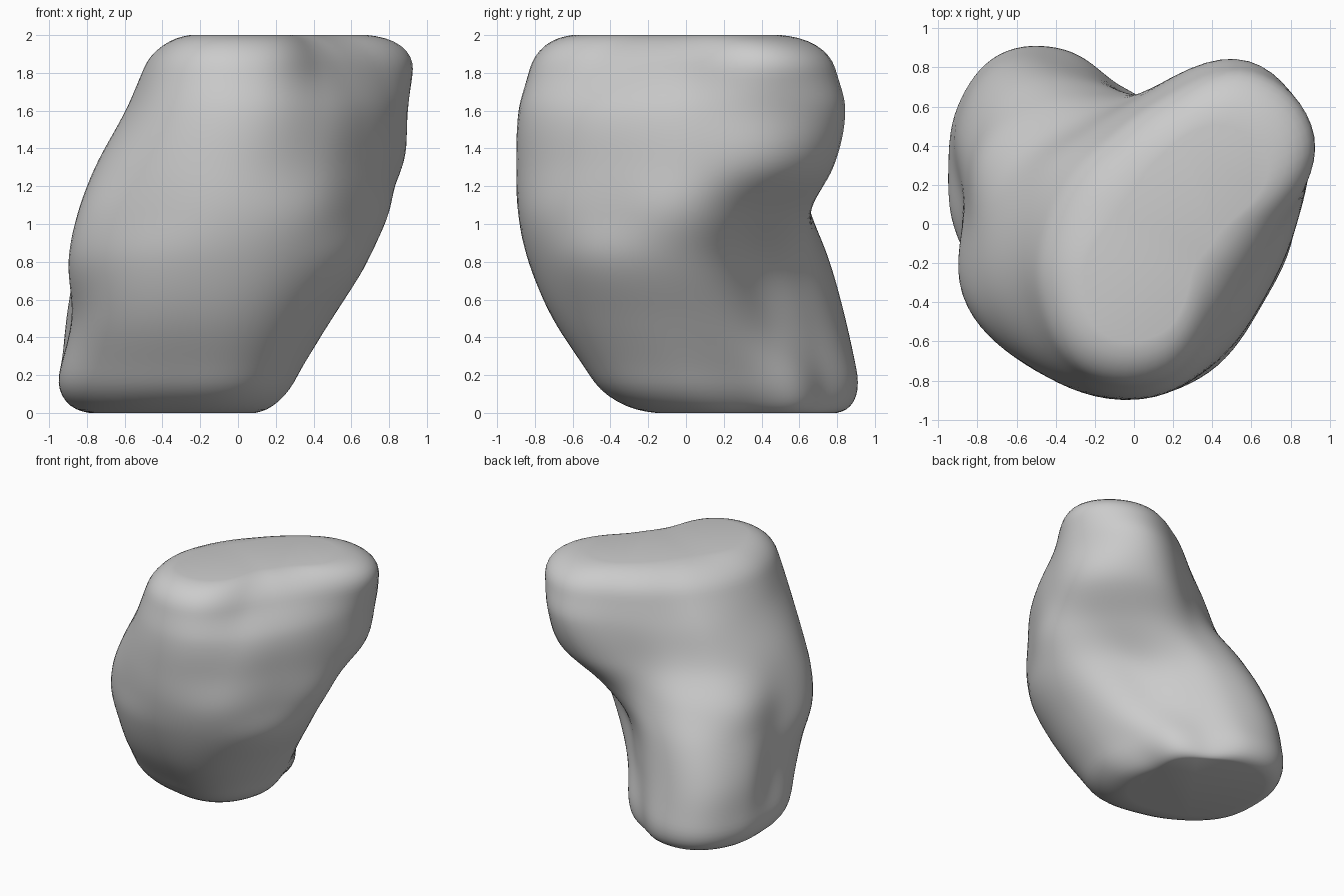
import bpy, bmesh, math

if "Cube" in bpy.data.objects:
    bpy.data.objects.remove(bpy.data.objects["Cube"])

# Cross-sections: height, centre x, centre y, then radii every 30 degrees from +x
SECTIONS = [
    (0.00, -.35, .33, .41, .44, .42, .46, .50, .48, .43, .43, .44, .46, .54, .50),
    (0.20, -.35, .28, .61, .56, .51, .61, .68, .64, .60, .65, .69, .76, .86, .76),
    (0.50, -.30, .15, .76, .57, .56, .66, .76, .69, .58, .65, .76, .84, .92, .88),
    (0.80, -.20, .05, .86, .62, .60, .68, .78, .73, .66, .79, .83, .88, .93, .94),
    (1.05, -.08, .00, .88, .78, .72, .66, .73, .78, .74, .86, .86, .89, .89, .84),
    (1.30, .00, .00, .83, .96, .90, .65, .60, .66, .73, .84, .89, .90, .83, .77),
    (1.60, .10, .00, .72, .91, .97, .68, .57, .61, .67, .78, .90, .88, .73, .66),
    (1.82, .15, .00, .60, .90, .91, .65, .53, .54, .61, .74, .87, .80, .56, .50),
    (2.00, .15, .00, .33, .62, .58, .36, .25, .23, .28, .46, .64, .55, .29, .26),
]
SEGMENTS = 96


def hermite(a, b, ma, mb, t):
    t2, t3 = t * t, t * t * t
    return ((2*t3 - 3*t2 + 1) * a + (t3 - 2*t2 + t) * ma
            + (3*t2 - 2*t3) * b + (t3 - t2) * mb)


def slope(i, k):
    lo, hi = max(i - 1, 1), min(i + 1, len(SECTIONS) - 2)
    return (SECTIONS[hi][k] - SECTIONS[lo][k]) / (SECTIONS[hi][0] - SECTIONS[lo][0])


def blend(i, t):
    """Smooth section between body sections i and i + 1."""
    a, b = SECTIONS[i], SECTIONS[i + 1]
    h = b[0] - a[0]
    return [a[0] + h * t] + [hermite(a[k], b[k], slope(i, k) * h, slope(i + 1, k) * h, t)
                             for k in range(1, 15)]


def rounded(flat, i, angle):
    """Rounded section from body section i to a flat end, following the body's slope."""
    side = SECTIONS[i]
    dz = (flat[0] - side[0]) * math.sin(angle)
    return [side[0] + dz] + [
        flat[k] + (side[k] + 0.6 * slope(i, k) * dz - flat[k]) * math.cos(angle)
        for k in range(1, 15)]


def ring(bm, sec):
    z, cx, cy = sec[:3]
    r = sec[3:]
    verts = []
    for j in range(SEGMENTS):
        p = j * 12 / SEGMENTS
        i = int(p)
        a, b, c, d = (r[(i + n) % 12] for n in (-1, 0, 1, 2))
        rad = hermite(b, c, (c - a) / 2, (d - b) / 2, p - i)
        ang = math.tau * j / SEGMENTS
        verts.append(bm.verts.new((cx + rad * math.cos(ang), cy + rad * math.sin(ang), z)))
    return verts


# Stack of sections: rounded foot, leaning body, rounded top
last = len(SECTIONS) - 2
steps = [n / 8 * math.pi / 2 for n in range(9)]
stack = [rounded(SECTIONS[0], 1, a) for a in reversed(steps)]
for i in range(1, last):
    stack += [blend(i, n / 8) for n in range(1, 9)]
stack += [rounded(SECTIONS[-1], last, a) for a in steps[1:]]

# Skin the sections into one closed body
bm = bmesh.new()
rings = [ring(bm, s) for s in stack]
for lower, upper in zip(rings, rings[1:]):
    for j in range(SEGMENTS):
        n = (j + 1) % SEGMENTS
        bm.faces.new((lower[j], lower[n], upper[n], upper[j]))
bm.faces.new(rings[-1])
bm.faces.new(list(reversed(rings[0])))

# Soften the surface between the flat ends
inner = [v for rg in rings[1:-1] for v in rg]
for _ in range(4):
    bmesh.ops.smooth_vert(bm, verts=inner, factor=0.5,
                          use_axis_x=True, use_axis_y=True, use_axis_z=True)
for f in bm.faces:
    f.smooth = True

mesh = bpy.data.meshes.new("boulder_body")
bm.to_mesh(mesh)
bm.free()
bpy.context.collection.objects.link(bpy.data.objects.new("boulder_body", mesh))
